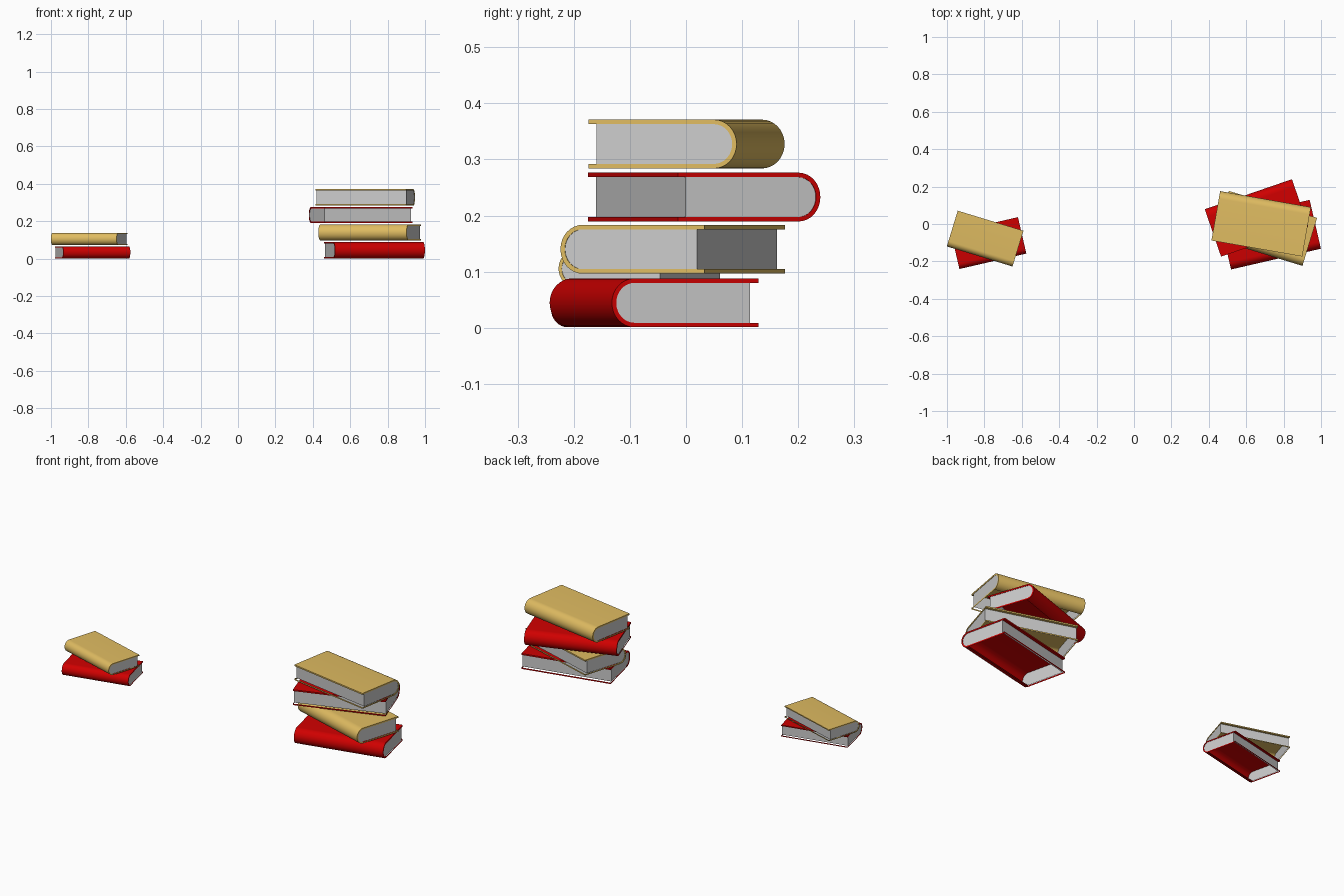
import bpy, bmesh
from math import sin, cos, pi, radians

if "Cube" in bpy.data.objects:
    bpy.data.objects.remove(bpy.data.objects["Cube"])

# Book proportions (full size)
L, W, H = 0.493, 0.268, 0.0870   # length, width, thickness
T = 0.008                        # cover board thickness
FORE, END = 0.0145, 0.002        # page inset at fore edge and ends
ROUND = 0.041                    # depth of the rounded spine
SEG = 16


def material(name, rgb):
    m = bpy.data.materials.new(name)
    m.diffuse_color = (*rgb, 1)
    m.use_nodes = True
    m.node_tree.nodes["Principled BSDF"].inputs["Base Color"].default_value = m.diffuse_color
    return m


RED = material("red_cover", (0.62, 0.0, 0.0))
GOLD = material("gold_cover", (0.74, 0.50, 0.12))


def spine_profile(fore_y, offset):
    """U-shaped (y, z) outline, spine towards -y, shrunk inwards by offset."""
    half, depth = H / 2 - offset, ROUND - offset
    start = -W / 2 + ROUND
    arc = [(start - depth * sin(pi * i / SEG), half * cos(pi * i / SEG))
           for i in range(SEG + 1)]
    return [(fore_y, half)] + arc + [(fore_y, -half)]


def finish(bm, name, mat, loc, angle, scale, unwanted):
    """Orient faces, drop the unwanted open sides and make the object."""
    bmesh.ops.recalc_face_normals(bm, faces=bm.faces)
    bmesh.ops.delete(bm, geom=[f for f in bm.faces if unwanted(f)], context='FACES')
    mesh = bpy.data.meshes.new(name)
    bm.to_mesh(mesh)
    bm.free()
    ob = bpy.data.objects.new(name, mesh)
    bpy.context.collection.objects.link(ob)
    ob.location, ob.rotation_euler.z, ob.scale = loc, angle, (scale,) * 3
    if mat:
        mesh.materials.append(mat)
    bpy.ops.object.select_all(action='DESELECT')
    ob.select_set(True)
    bpy.context.view_layer.objects.active = ob
    bpy.ops.object.shade_smooth_by_angle(angle=radians(30))


def extrude_x(bm, faces, length):
    out = bmesh.ops.extrude_face_region(bm, geom=faces)
    verts = [v for v in out["geom"] if isinstance(v, bmesh.types.BMVert)]
    bmesh.ops.translate(bm, verts=verts, vec=(length, 0, 0))


def book(name, mat, x, y, z, degrees, spine_back, scale=1.0):
    loc = (x, y, z + H * scale / 2)
    angle = radians(degrees + (180 if spine_back else 0))

    # Wrap-around cover with rounded spine, underside left open
    bm = bmesh.new()
    outer, inner = ([bm.verts.new((-L / 2, py, pz)) for py, pz in spine_profile(W / 2, o)]
                    for o in (0, T))
    strip = [bm.faces.new((outer[i], outer[i + 1], inner[i + 1], inner[i]))
             for i in range(len(outer) - 1)]
    extrude_x(bm, strip, L)
    finish(bm, name + "_cover", mat, loc, angle, scale,
           lambda f: abs(f.normal.z) > 0.999 and f.calc_center_median().z < 0)

    # Page edges: two ends and the fore edge
    bm = bmesh.new()
    face = bm.faces.new([bm.verts.new((-L / 2 + END, py, pz))
                         for py, pz in spine_profile(W / 2 - FORE, T)])
    extrude_x(bm, [face], L - 2 * END)
    finish(bm, name + "_pages", None, loc, angle, scale,
           lambda f: abs(f.normal.x) < 0.9 and f.normal.y < 0.9)


# Tall stack on the right
book("tall_stack_book_1", RED, 0.729, -0.057, 0.001, 13, False)
book("tall_stack_book_2", GOLD, 0.704, -0.0235, 0.0965, -17, False)
book("tall_stack_book_3", RED, 0.655, 0.0325, 0.1895, 19, True)
book("tall_stack_book_4", GOLD, 0.680, 0.001, 0.284, -10, True)

# Smaller, short stack on the left
book("short_stack_book_1", RED, -0.777, -0.102, 0.001, 13, False, 0.745)
book("short_stack_book_2", GOLD, -0.796, -0.078, 0.073, -17, False, 0.745)
